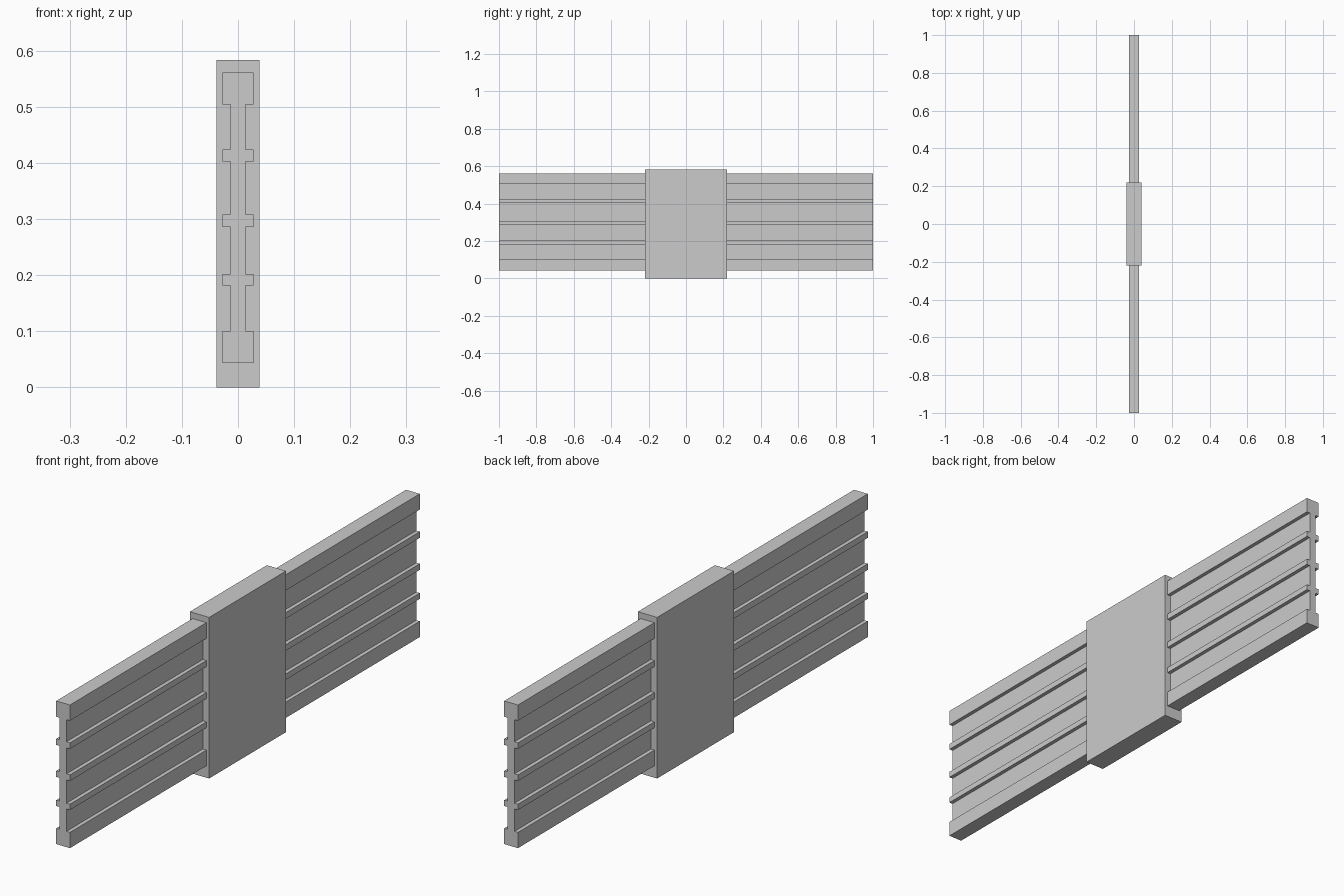
import bpy
import bmesh

cube = bpy.data.objects.get("Cube")
if cube:
    bpy.data.objects.remove(cube, do_unlink=True)

grey = bpy.data.materials.new("light_grey")
grey.use_nodes = True
colour = (0.6, 0.6, 0.6, 1)
grey.diffuse_color = colour
grey.node_tree.nodes["Principled BSDF"].inputs["Base Color"].default_value = colour


def extrude_profile(name, outline, y0, y1):
    """Extrude a closed x-z outline along y."""
    bm = bmesh.new()
    face = bm.faces.new([bm.verts.new((x, y0, z)) for x, z in outline])
    result = bmesh.ops.extrude_face_region(bm, geom=[face])
    moved = [v for v in result["geom"] if isinstance(v, bmesh.types.BMVert)]
    bmesh.ops.translate(bm, verts=moved, vec=(0, y1 - y0, 0))
    bmesh.ops.recalc_face_normals(bm, faces=bm.faces)
    mesh = bpy.data.meshes.new(name)
    bm.to_mesh(mesh)
    bm.free()
    mesh.materials.append(grey)
    obj = bpy.data.objects.new(name, mesh)
    bpy.context.collection.objects.link(obj)
    return obj


# Ribbed rail: thick flanges and three thin ribs joined by a web
RIB, WEB = 0.0275, 0.0135
bands = [(0.043, 0.1), (0.181, 0.202), (0.286, 0.308), (0.402, 0.424), (0.504, 0.561)]
right_side = []
for i, (low, high) in enumerate(bands):
    if i > 0:
        right_side.append((WEB, low))
    right_side += [(RIB, low), (RIB, high)]
    if i < len(bands) - 1:
        right_side.append((WEB, high))
left_side = [(-x, z) for x, z in reversed(right_side)]
extrude_profile("ribbed_rail", right_side + left_side, -1, 1)

# Central sleeve block wrapped around the rail
W, H = 0.0385, 0.583
extrude_profile("centre_sleeve", [(-W, 0), (W, 0), (W, H), (-W, H)], -0.22, 0.22)
